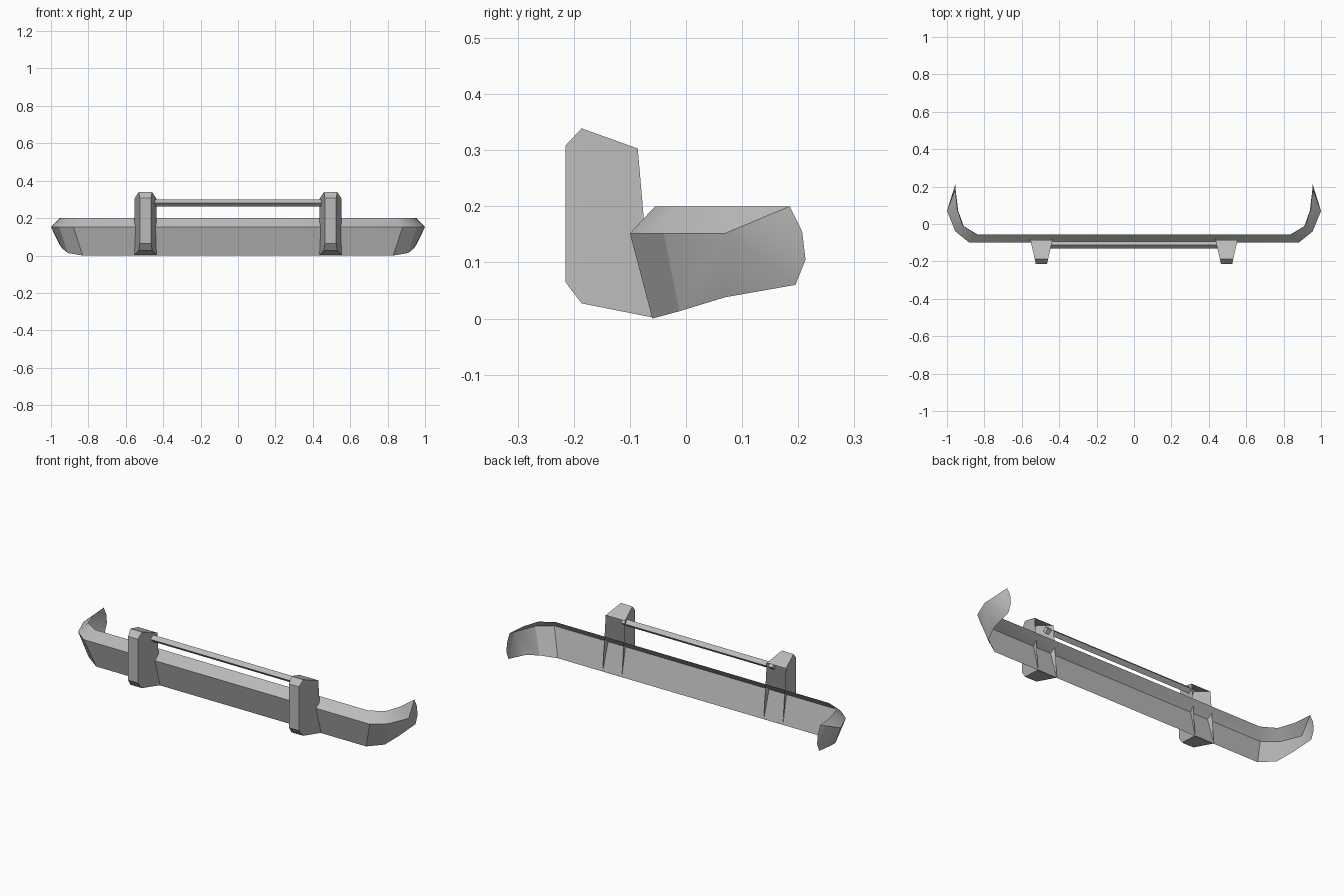
import bpy
import math

cube = bpy.data.objects.get("Cube")
if cube:
    bpy.data.objects.remove(cube, do_unlink=True)

# One grey metal
metal = bpy.data.materials.new("grey_metal")
metal.use_nodes = True
GREY = (0.5, 0.5, 0.5, 1.0)
metal.diffuse_color = GREY
metal.node_tree.nodes["Principled BSDF"].inputs["Base Color"].default_value = GREY


def make(name, verts, faces):
    mesh = bpy.data.meshes.new(name)
    mesh.from_pydata(verts, [], faces)
    mesh.materials.append(metal)
    obj = bpy.data.objects.new(name, mesh)
    bpy.context.collection.objects.link(obj)
    return obj


# Bumper: open folded sheet, half modelled and mirrored.
# Three rails run from the centre outward and around the corner.
bottom = [(0, -0.06, 0), (0.83, -0.06, 0), (0.91, -0.012, 0.013), (0.94, 0.07, 0.038)]
crease = [(0, -0.10, 0.152), (0.88, -0.10, 0.152), (0.955, -0.04, 0.152), (1.0, 0.07, 0.152)]
top = [(0, -0.055, 0.2), (0.84, -0.055, 0.2), (0.915, -0.01, 0.2), (0.945, 0.08, 0.2)]
# Rounded tip, fanned out from the end of the crease
tip = [(0.955, 0.195, 0.06), (0.955, 0.213, 0.105), (0.955, 0.207, 0.155), (0.955, 0.185, 0.2)]

verts = bottom + crease + top + tip
faces = []
for row in (0, 4):
    for i in range(3):
        a = row + i
        faces.append((a, a + 1, a + 5, a + 4))
fan = [3, 12, 13, 14, 15, 11]
faces += [(7, a, b) for a, b in zip(fan, fan[1:])]

bumper = make("bumper", verts, faces)
mirror = bumper.modifiers.new("Mirror", "MIRROR")
mirror.use_axis = (True, False, False)
mirror.use_clip = True
bpy.context.view_layer.objects.active = bumper
bumper.select_set(True)
bpy.ops.object.modifier_apply(modifier="Mirror")
bpy.ops.object.shade_smooth_by_angle(angle=math.radians(30))

# Guard posts: tapered shells, open at the back.
# Each section: half width, (y, z) of lower edge, (y, z) of upper edge
sections = [
    (0.030, (-0.215, 0.065), (-0.215, 0.308)),
    (0.036, (-0.186, 0.027), (-0.186, 0.339)),
    (0.059, (-0.060, 0.002), (-0.086, 0.303)),
]
for side, cx in (("left", 0.495), ("right", -0.495)):
    verts = []
    for w, lo, hi in sections:
        verts += [(cx - w, *lo), (cx + w, *lo), (cx + w, *hi), (cx - w, *hi)]
    faces = [(0, 1, 2, 3)]
    for s in (0, 4):
        for i in range(4):
            j = (i + 1) % 4
            faces.append((s + i, s + i + 4, s + j + 4, s + j))
    make(side + "_guard_post", verts, faces)

# Diamond-section cross bar between the posts
bpy.ops.mesh.primitive_cylinder_add(vertices=4, radius=0.019, depth=0.93,
                                    location=(0, -0.113, 0.281),
                                    rotation=(0, math.pi / 2, 0))
bar = bpy.context.object
bar.name = "cross_bar"
bar.data.materials.append(metal)
